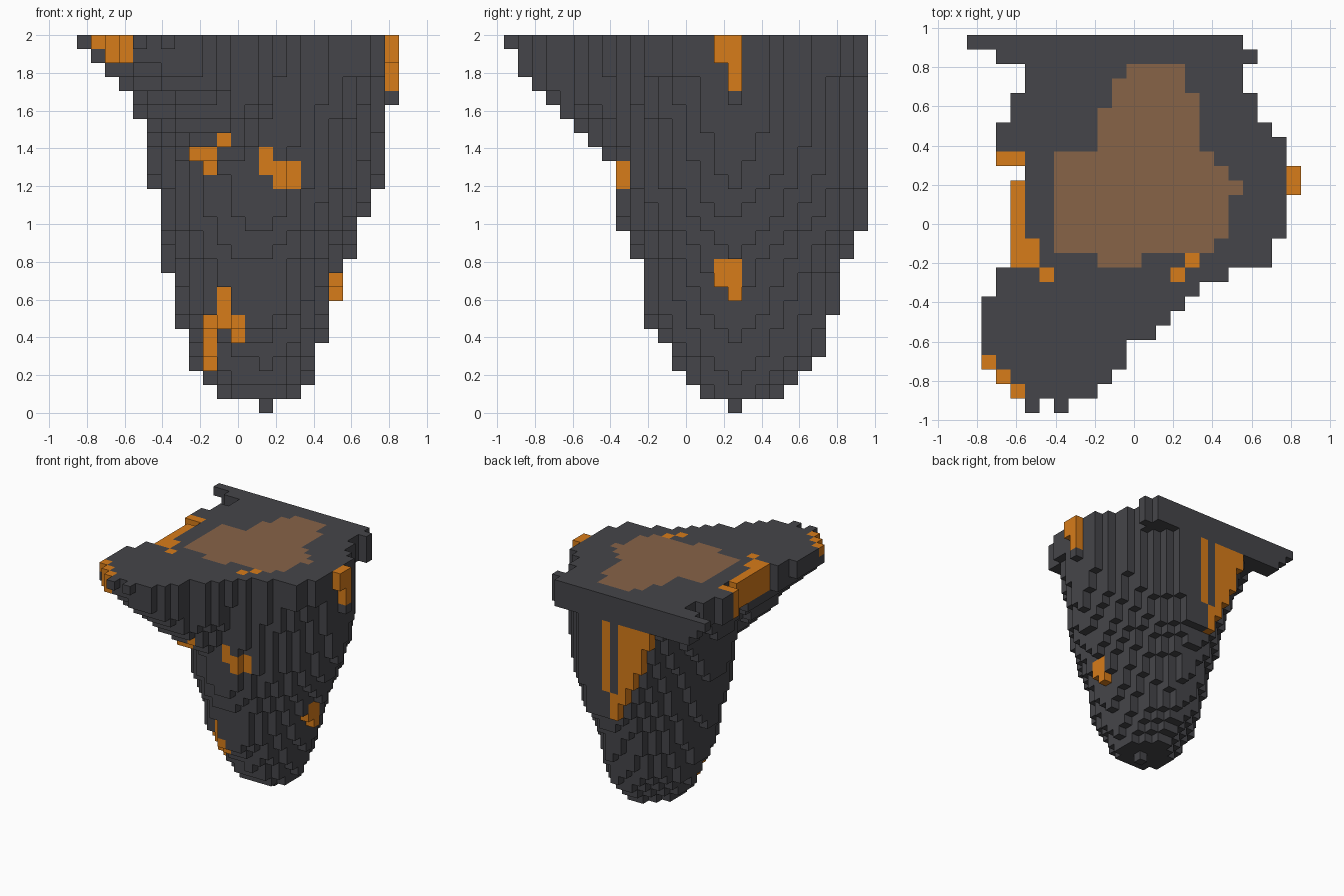
import bpy
import bmesh
from math import hypot
from mathutils import Vector

cube = bpy.data.objects.get("Cube")
if cube:
    bpy.data.objects.remove(cube, do_unlink=True)

# Grid of small blocks: columns (x), rows (y), layers (z)
COLS, ROWS, LAYERS = 23, 26, 27
TOP = LAYERS - 1
CELL = 2 / LAYERS


def flat_material(name, colour):
    mat = bpy.data.materials.new(name)
    mat.use_nodes = True
    mat.diffuse_color = (*colour, 1)
    shader = next(n for n in mat.node_tree.nodes if n.type == "BSDF_PRINCIPLED")
    shader.inputs["Base Color"].default_value = (*colour, 1)
    return mat


MATERIALS = [
    flat_material("dark rock", (0.06, 0.06, 0.067)),
    flat_material("orange ore", (0.68, 0.2, 0.01)),
    flat_material("brown soil", (0.245, 0.125, 0.064)),
]
ROCK, ORE, SOIL = range(3)


def spans(runs, first_row=0):
    """Expand (row count, first column, end column) runs to a row lookup."""
    table, row = {}, first_row
    for count, start, end in runs:
        for _ in range(count):
            table[row] = (start, end)
            row += 1
    return table


# Outline of the flat top, front to back
OUTLINE = spans([
    (1, 4, 7), (1, 3, 9), (1, 2, 10), (2, 1, 11), (1, 1, 13), (1, 1, 14),
    (1, 1, 15), (1, 2, 16), (1, 2, 18), (2, 3, 21), (3, 3, 22), (1, 3, 23),
    (1, 4, 23), (2, 2, 22), (1, 2, 21), (2, 3, 20), (2, 4, 19), (1, 2, 20),
    (1, 0, 19)])

# Soil patch in the middle of the top
SOIL_ROWS = spans([
    (1, 9, 12), (1, 6, 17), (3, 6, 18), (1, 6, 19), (1, 6, 18), (1, 6, 17),
    (3, 9, 16), (1, 10, 16), (1, 10, 15), (1, 11, 15)], first_row=10)

# Cone profile: layer, then reach towards -x, +x, front and back of the tip
PROFILE = [
    (0, .5, .5, .5, .5), (1, 3.5, 2.5, 2.5, 3.3), (2, 4.5, 3.3, 3.5, 4.5),
    (4, 5.5, 3.9, 4.5, 6.2), (6, 6.2, 4.4, 6.4, 6.8), (8, 6.7, 5.1, 6.6, 7.2),
    (10, 7.1, 5.7, 6.8, 7.8), (12, 7.4, 6.5, 7.8, 8.9),
    (13, 7.6, 6.8, 8.2, 9.8), (16, 8.1, 8.1, 8.6, 10.5),
    (22, 9.3, 9.1, 9, 13.8), (TOP, 10, 9.5, 9.7, 18)]
TIP_COL, TIP_ROW = 13, 16

# Roundness of each quarter, from diamond (1) to ellipse (2),
# keyed by whether it lies to -x and to the front
ROUNDNESS = {(True, True): 2, (False, True): 1.45,
             (True, False): 1.7, (False, False): 1.3}

# Ore pockets: column, row and layer ranges
ORE_BOXES = [
    # rim and top flecks
    (2, 4, 17, 18, 24, 27), (3, 4, 10, 16, 24, 27), (4, 5, 10, 12, 26, 27),
    (5, 6, 9, 10, 26, 27), (14, 15, 9, 10, 26, 27), (15, 16, 10, 11, 26, 27),
    (22, 23, 15, 17, 23, 27), (1, 2, 3, 4, 26, 27), (2, 3, 2, 3, 25, 27),
    (3, 4, 1, 2, 25, 27),
    # veins in the back wall
    (12, 13, 25, 26, 16, 24), (6, 11, 25, 26, 16, 24), (10, 12, 25, 26, 13, 16),
    # front pockets, upper then lower
    (8, 9, 5, 11, 18, 19), (9, 10, 5, 11, 17, 19), (10, 11, 5, 11, 19, 20),
    (13, 14, 7, 11, 17, 19), (14, 16, 7, 11, 16, 18), (10, 11, 9, 14, 6, 9),
    (9, 10, 9, 15, 3, 7), (11, 12, 9, 14, 5, 7), (8, 9, 9, 15, 4, 5),
    # side pocket
    (18, 19, 15, 16, 9, 11), (18, 19, 16, 17, 8, 11)]


def reach(k):
    for low, high in zip(PROFILE, PROFILE[1:]):
        if k <= high[0]:
            t = (k - low[0]) / (high[0] - low[0])
            return [a + (b - a) * t for a, b in zip(low[1:], high[1:])]


def in_cone(i, j, k):
    minus_x, plus_x, front, back = reach(k)
    dx, dy = i - TIP_COL, j - TIP_ROW
    if dx > 0:
        back = min(back, 10.8)
    power = ROUNDNESS[dx < 0, dy < 0]
    u = abs(dx) / (minus_x if dx < 0 else plus_x)
    v = abs(dy) / (front if dy < 0 else back)
    return u ** power + v ** power <= 1


def in_lobe(i, j, k):
    """Overhang that leans out to the front and shrinks downwards."""
    if k < 18:
        return False
    t = (25 - k) / 7
    return hypot(i + .5 - 7.2 - 2.8 * t, j + .5 - 8.5 - 1.1 * t) <= 8 - 5.2 * t


def is_solid(i, j, k):
    start, end = OUTLINE[j]
    if not start <= i < end or (i, j) == (5, 0):
        return False
    if i == COLS - 1:                                  # bump on the side
        return k >= (22 if j == TIP_ROW else 25)
    if k >= 22 and i < TOP - k:                        # sloping corner
        return False
    rim = j >= 9 and k >= 24
    return k == TOP or rim or in_cone(i, j, k) or in_lobe(i, j, k)


def face_colour(i, j, k, direction):
    if k == TOP and direction.z > 0 and j in SOIL_ROWS:
        start, end = SOIL_ROWS[j]
        if start <= i < end:
            return SOIL
    for a, b, c, d, e, f in ORE_BOXES:
        if a <= i < b and c <= j < d and e <= k < f:
            return ORE
    return ROCK


# Island: draw only the exposed sides of each block
solid = {(i, j, k) for i in range(COLS) for j in range(ROWS)
         for k in range(LAYERS) if is_solid(i, j, k)}
axes = [Vector((1, 0, 0)), Vector((0, 1, 0)), Vector((0, 0, 1))]
origin = Vector((-COLS / 2, -ROWS / 2, 0))
half = Vector((.5, .5, .5))

bm = bmesh.new()
corners = {}


def corner(point):
    key = tuple(round(c) for c in point)
    if key not in corners:
        corners[key] = bm.verts.new((Vector(key) + origin) * CELL)
    return corners[key]


for cell in sorted(solid):
    for n, axis in enumerate(axes):
        u, v = axes[(n + 1) % 3] / 2, axes[(n + 2) % 3] / 2
        for sign in (1, -1):
            direction = axis * sign
            if tuple(int(c) for c in Vector(cell) + direction) in solid:
                continue
            mid = Vector(cell) + half + direction / 2
            ring = [mid - u - v, mid + u - v, mid + u + v, mid - u + v][::sign]
            face = bm.faces.new([corner(p) for p in ring])
            face.material_index = face_colour(*cell, direction)

# Merge neighbouring flat faces of one colour
bmesh.ops.dissolve_limit(bm, angle_limit=0.01, verts=bm.verts[:],
                         edges=bm.edges[:], delimit={"MATERIAL"})
mesh = bpy.data.meshes.new("floating_rock")
bm.to_mesh(mesh)
bm.free()
for mat in MATERIALS:
    mesh.materials.append(mat)
bpy.context.collection.objects.link(bpy.data.objects.new("floating_rock", mesh))
